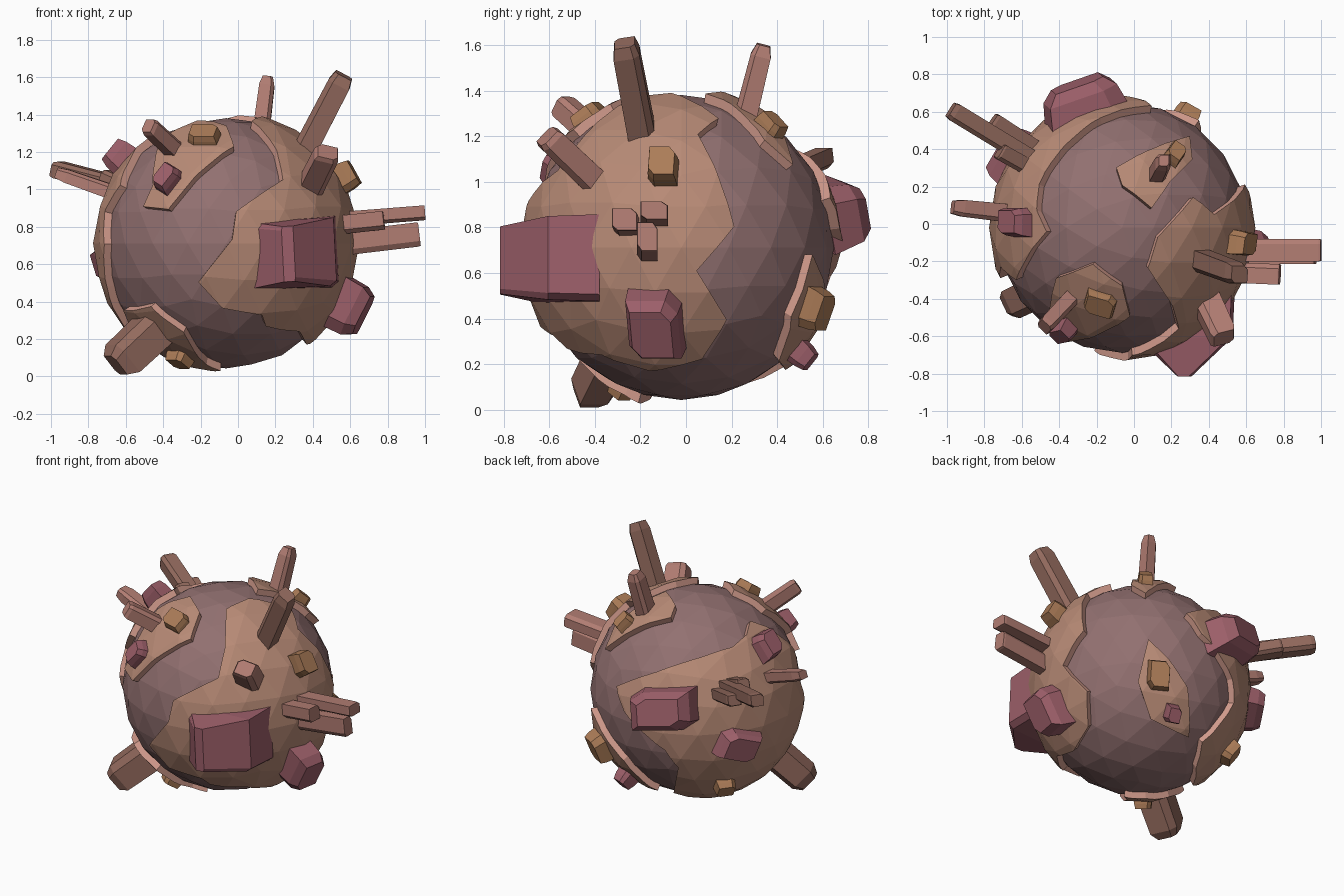
import bpy, bmesh, math
from mathutils import Vector

if "Cube" in bpy.data.objects:
    bpy.data.objects.remove(bpy.data.objects["Cube"])

C = Vector((-0.063, -0.02, 0.712))
R_SEA, R_LAND = 0.669, 0.712


def mat(name, r, g, b):
    m = bpy.data.materials.new(name)
    m.diffuse_color = [(c / 255) ** 2.2 for c in (r, g, b)] + [1]
    m.use_nodes = True
    m.node_tree.nodes["Principled BSDF"].inputs["Base Color"].default_value = m.diffuse_color
    return m


SEA = mat("sea", 145, 112, 112)
LAND = mat("land", 182, 137, 117)
CLIFF = mat("cliff", 212, 156, 141)
WOOD = mat("brown", 146, 106, 94)
ROSE = mat("rose", 176, 124, 114)
PLUM = mat("plum", 155, 95, 105)
GOLD = mat("ochre", 170, 123, 88)


def finish(bm, name, *materials):
    bmesh.ops.recalc_face_normals(bm, faces=bm.faces)
    me = bpy.data.meshes.new(name)
    bm.to_mesh(me)
    bm.free()
    for m in materials:
        me.materials.append(m)
    ob = bpy.data.objects.new(name, me)
    bpy.context.collection.objects.link(ob)
    return ob


# Outline points are traced as offsets on a view: centre, scale, azimuth, elevation
VIEWS = {"f": (226, 244, 187, -90, 0), "r": (681.5, 248.5, 227.5, 0, 0),
         "t": (1122, 229, 187, -90, 90), "b": (0, 0, 1, -90, -90),
         "l": (0, 0, 1, 180, 0), "v": (1143, 691, 151, 55, -25)}


def on_globe(view, px, py):
    cx, cy, s, az, el = VIEWS[view]
    a, e = math.radians(az), math.radians(el)
    u, v = (px - cx) / s / R_LAND, (cy - py) / s / R_LAND
    w = math.sqrt(max(0, 1 - u * u - v * v))
    right = Vector((-math.sin(a), math.cos(a), 0))
    up = Vector((-math.sin(e) * math.cos(a), -math.sin(e) * math.sin(a), math.cos(e)))
    toward = Vector((math.cos(e) * math.cos(a), math.cos(e) * math.sin(a), math.sin(e)))
    return (right * u + up * v + toward * w).normalized()


def winding(p, poly):
    t = p.orthogonal().normalized()
    b = p.cross(t)
    ang = [math.atan2(q.dot(b), q.dot(t)) for q in poly]
    return sum((ang[i] - ang[i - 1] + math.pi) % (2 * math.pi) - math.pi for i in range(len(ang)))


def globe(radius):
    bm = bmesh.new()
    bmesh.ops.create_icosphere(bm, subdivisions=3, radius=radius)
    return bm


# Raised land plate: globe facets cut along a traced outline, then thickened inward
def land(name, *runs):
    poly = []
    for view, *nums in runs:
        poly += [on_globe(view, *nums[i:i + 2]) for i in range(0, len(nums), 2)]
    bm = globe(R_LAND)
    for i in range(len(poly)):
        n = poly[i - 1].cross(poly[i])
        bmesh.ops.bisect_plane(bm, geom=bm.verts[:] + bm.edges[:] + bm.faces[:], dist=1e-5,
                               plane_co=(0, 0, 0), plane_no=n)
    inside = winding(sum(poly, Vector()).normalized(), poly)
    out = [f for f in bm.faces
           if winding(f.calc_center_median().normalized(), poly) * inside < 10]
    bmesh.ops.delete(bm, geom=out, context='FACES')
    bmesh.ops.dissolve_limit(bm, angle_limit=0.01, verts=bm.verts[:], edges=bm.edges[:])
    ext = bmesh.ops.extrude_face_region(bm, geom=bm.faces[:], use_keep_orig=True)
    for v in ext["geom"]:
        if isinstance(v, bmesh.types.BMVert):
            v.co *= 0.9
    bm.normal_update()
    for f in bm.faces:  # side walls are the lighter cliffs
        f.material_index = int(abs(f.normal.dot(f.calc_center_median().normalized())) < 0.5)
    bmesh.ops.translate(bm, verts=bm.verts[:], vec=C)
    finish(bm, name, LAND, CLIFF)


# Faceted block: chamfered cross-section swept from base to tip with a bevelled end
def block(name, base, tip, w, d, material, along=(0, 0, 1), taper=0.85, cap=0.7,
          shoulder=0.75, cut=0.55, cap_d=None):
    base, tip = Vector(base), Vector(tip)
    z = (tip - base).normalized()
    y = z.cross(Vector(along)).normalized()
    x = y.cross(z)
    sec = [(-1, -1), (cut, -1), (1, -cut), (1, 1), (-cut, 1), (-1, cut)]
    bm = bmesh.new()
    rings = []
    for t, s, q in ((0, 1, 1), (shoulder, taper, taper), (1, cap, cap_d or cap)):
        o = base.lerp(tip, t)
        rings.append([bm.verts.new(o + x * (a * w / 2 * s) + y * (b * d / 2 * q)) for a, b in sec])
    n = len(sec)
    for lo, hi in zip(rings, rings[1:]):
        for i in range(n):
            bm.faces.new((lo[i - 1], lo[i], hi[i], hi[i - 1]))
    bm.faces.new(rings[0])
    bm.faces.new(rings[-1])
    finish(bm, name, material)


# Block standing straight out of the globe near a point
def rock(name, at, w, d, height, material, along=(0, 0, 1), **kw):
    n = (Vector(at) - C).normalized()
    block(name, C + n * 0.62, C + n * (0.70 + height), w, d, material, along, **kw)


# Globe
bm = globe(R_SEA)
bmesh.ops.translate(bm, verts=bm.verts[:], vec=C)
finish(bm, "globe", SEA)

# Land plates
land("east_land", ("t", 1194, 198, 1158, 238, 1148, 270),
     ("f", 277, 150, 283, 180, 236, 212, 232, 240, 198, 283, 222, 309, 262, 316, 266, 328, 300, 333),
     ("r", 650, 373, 702, 361, 727, 321, 697, 272, 735, 227, 698, 134))
land("front_upper_land", ("t", 1055, 280, 1092, 266, 1122, 288),
     ("f", 234, 146, 205, 167, 168, 210, 142, 207, 152, 185))
land("west_land", ("t", 1152, 106, 1100, 118, 1060, 150, 1038, 185, 1036, 212, 1045, 233, 1015, 282),
     ("f", 103, 212, 103, 245), ("l", 0.18, 0.24, 0.06, 0.44),
     ("b", -0.38, 0.08, -0.24, 0.28),
     ("v", 1200, 745, 1230, 705, 1228, 682, 1195, 640))
land("top_land", ("t", 1116, 168, 1150, 150, 1190, 137, 1193, 160, 1170, 183, 1152, 209, 1122, 186))
land("front_lower_land", ("f", 122, 312, 150, 308, 183, 334, 206, 367),
     ("b", -0.03, -0.19, -0.17, -0.14, -0.34, -0.11, -0.5, -0.15))
land("back_island", ("v", 1142, 650, 1133, 692, 1147, 727, 1186, 742, 1182, 695, 1162, 668))

# Tall beams
block("upper_right_beam", (.32, -.18, 1.14), (.565, -.27, 1.61), .12, .13, WOOD, (0, 1, 0), .95, .75, .9)
block("upper_back_beam", (.12, .26, 1.28), (.16, .34, 1.6), .09, .1, ROSE, (1, 0, 0), .9, .6, .85)
block("upper_front_beam", (.38, -.4, 1.0), (.48, -.61, 1.2), .14, .12, ROSE, (1, 0, 0), .95, .8, .92)
block("front_left_beam", (-.32, -.38, 1.19), (-.48, -.55, 1.34), .1, .09, ROSE, (0, 0, 1), .95, .8, .92)
block("left_beam", (-.6, .05, .96), (-.97, .09, 1.09), .08, .1, ROSE, (0, 0, 1), .9, .7, .85)
block("lower_left_beam", (-.4, -.31, .3), (-.655, -.43, .06), .2, .18, WOOD, (0, 0, 1), .95, .65, .85)

# Beam clusters
for i, (b, t, w, d) in enumerate([((.55, -.14, .84), (1.0, -.14, .875), .08, .12),
                                  ((.55, -.17, .71), (.97, -.17, .76), .13, .09),
                                  ((.55, -.26, .81), (.78, -.27, .835), .1, .11)]):
    block(f"right_beam_{i + 1}", b, t, w, d, ROSE, (0, 0, 1), 1, .95, .97)
for i, (b, t, w, d) in enumerate([((-.52, .33, .99), (-.98, .61, 1.11), .09, .1),
                                  ((-.5, .38, .95), (-.76, .55, 1.03), .08, .1),
                                  ((-.56, .3, 1.0), (-.72, .39, 1.07), .08, .09)]):
    block(f"back_left_beam_{i + 1}", b, t, w, d, WOOD, (0, 0, 1), 1, .85, .95)

# Large and small plum rocks
block("front_rock", (.27, -.38, .655), (.27, -.815, .655), .52, .38, PLUM, (1, .12, .05),
      .96, .12, .52, .85, cap_d=.78)
rock("right_rock", (.55, -.13, .39), .3, .24, .14, PLUM, taper=.95, cap=.75)
rock("back_rock", (-.27, .64, .87), .46, .29, .13, PLUM, (1, .3, -.15), cap=.6, shoulder=.72)
rock("left_rock", (-.68, .38, .62), .3, .22, .09, PLUM, (.5, .8, .35))
rock("upper_left_rock", (-.64, .01, 1.18), .17, .2, .1, PLUM, (0, 1, 0))
rock("front_small_rock", (-.38, -.57, 1.06), .17, .13, .07, PLUM, (.5, 0, .8))
rock("back_small_rock", (.1, .49, .26), .13, .11, .08, PLUM)

# Ochre rocks
OCHRE = [(.56, -.1, 1.06, .17, .14, .09), (.23, .39, 1.27, .13, .1, .06),
         (-.18, -.42, 1.28, .14, .18, .05), (.26, .55, .45, .2, .15, .08),
         (-.31, -.28, .1, .12, .12, .05), (-.51, .31, .29, .14, .14, .06)]
for i, (x, y, z, w, d, h) in enumerate(OCHRE):
    rock(f"ochre_rock_{i + 1}", (x, y, z), w, d, h, GOLD, taper=.9, cap=.8)
